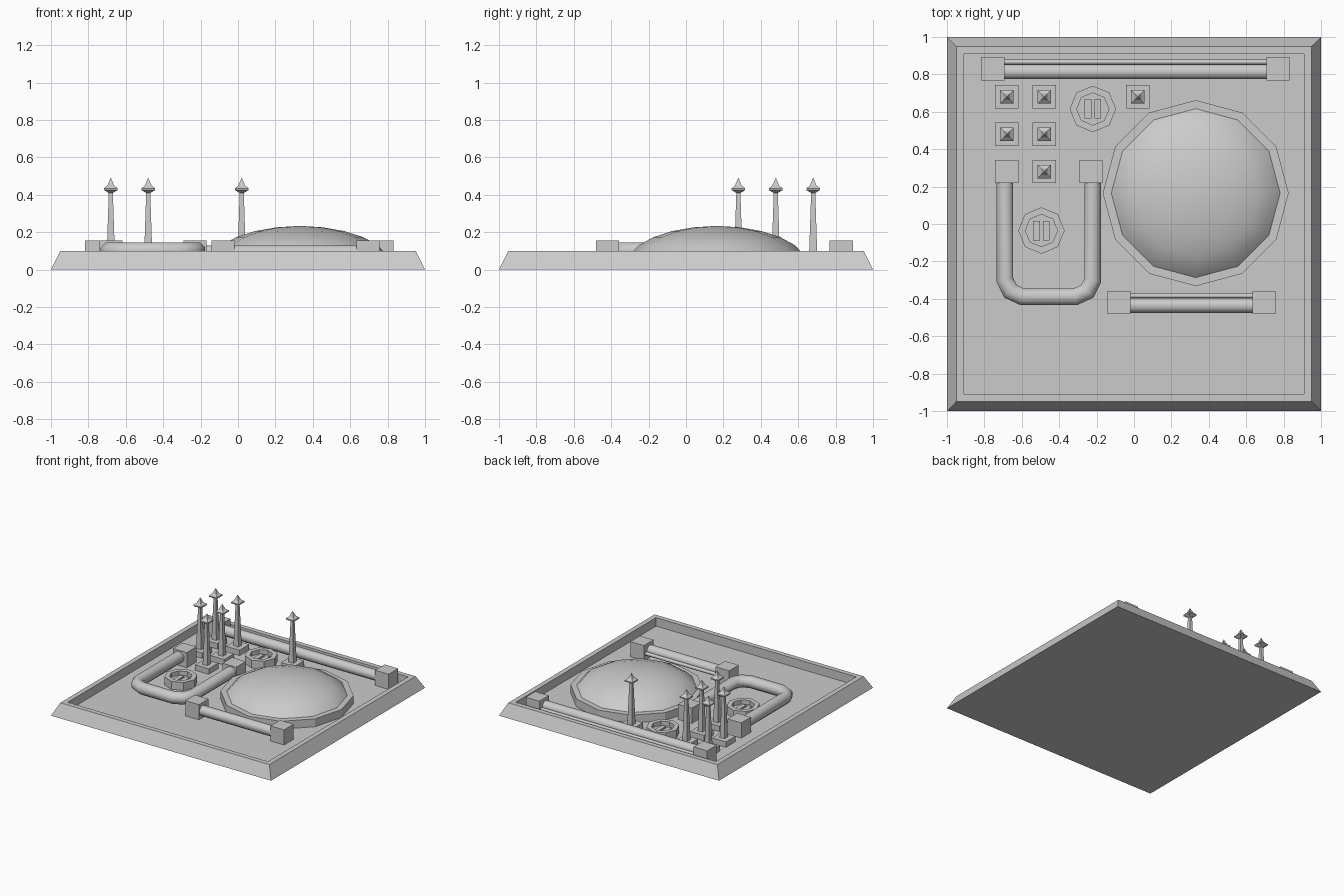
import bpy, math
from mathutils import Vector

cube = bpy.data.objects.get("Cube")
if cube:
    bpy.data.objects.remove(cube, do_unlink=True)

FLOOR = 0.03
grey = bpy.data.materials.new("plain grey")
grey.use_nodes = True
grey.diffuse_color = (0.6, 0.6, 0.6, 1)
grey.node_tree.nodes["Principled BSDF"].inputs["Base Color"].default_value = (0.6, 0.6, 0.6, 1)


def make(name, verts, faces, smooth=None):
    mesh = bpy.data.meshes.new(name)
    mesh.from_pydata(verts, [], faces)
    mesh.materials.append(grey)
    ob = bpy.data.objects.new(name, mesh)
    bpy.context.collection.objects.link(ob)
    if smooth:
        bpy.ops.object.select_all(action='DESELECT')
        bpy.context.view_layer.objects.active = ob
        ob.select_set(True)
        bpy.ops.object.shade_smooth_by_angle(angle=math.radians(smooth))
    return ob


def loft(name, rings, smooth=None):
    """Skin a list of equal-sized rings and cap both ends."""
    n = len(rings[0])
    verts = [v for ring in rings for v in ring]
    faces = [(k * n + i, k * n + (i + 1) % n, (k + 1) * n + (i + 1) % n, (k + 1) * n + i)
             for k in range(len(rings) - 1) for i in range(n)]
    faces.append(tuple(reversed(range(n))))
    faces.append(tuple(range(len(verts) - n, len(verts))))
    return make(name, verts, faces, smooth)


def lathe(name, x, y, profile, sides, turn=0.0, smooth=None):
    rings = [[(x + r * math.cos(turn + math.tau * i / sides),
               y + r * math.sin(turn + math.tau * i / sides), z) for i in range(sides)]
             for r, z in profile]
    return loft(name, rings, smooth)


def square(name, x, y, profile):
    """Square-section lathe; the profile holds half widths."""
    return lathe(name, x, y, [(h * math.sqrt(2), z) for h, z in profile], 4, math.pi / 4)


def block(name, x, y, half, top):
    return square(name, x, y, [(half, FLOOR), (half, top)])


def pipe(name, path, z, radius, sides=8):
    """Sweep a round section along a flat path with mitred corners."""
    pts = [Vector(p) for p in path]
    rings = []
    for i, p in enumerate(pts):
        a = (p - pts[max(i - 1, 0)]).normalized()
        b = (pts[min(i + 1, len(pts) - 1)] - p).normalized()
        t = (a + b).normalized()
        side = Vector((t.y, -t.x))
        stretch = 1 / max(0.5, t.dot(b if b.length else a))
        ring = []
        for k in range(sides):
            ang = math.tau * (k + 0.5) / sides
            q = p + side * radius * stretch * math.cos(ang)
            ring.append((q.x, q.y, z + radius * math.sin(ang)))
        rings.append(ring)
    return loft(name, rings, 50)


# Sloped tray with a raised rim
square("base_tray", 0, 0, [(1, 0), (0.95, 0.1), (0.91, 0.1), (0.91, FLOOR)])

# Dome on its twelve-sided plinth
lathe("dome_plinth", 0.33, 0.165, [(0.497, FLOOR), (0.497, 0.095)], 12)
dome_profile = [(0.48 * math.cos(a), FLOOR + 0.203 * math.sin(a))
                for a in (math.radians(d) for d in (15, 30, 45, 60, 75, 88))]
lathe("dome", 0.33, 0.165, dome_profile, 12, smooth=40)

# Antenna masts on square feet
masts = [(-0.68, 0.68), (-0.48, 0.68), (-0.68, 0.48), (-0.48, 0.48), (-0.48, 0.28), (0.02, 0.68)]
mast_profile = [(0.022, 0.075), (0.011, 0.41), (0.036, 0.425), (0.036, 0.435),
                (0.018, 0.45), (0.001, 0.49)]
for i, (x, y) in enumerate(masts):
    block(f"mast_foot_{i}", x, y, 0.062, 0.075)
    square(f"mast_{i}", x, y, mast_profile)

# Octagonal vents with a sunken centre and two raised bars
for i, (x, y) in enumerate([(-0.22, 0.615), (-0.495, -0.035)]):
    lathe(f"vent_{i}", x, y, [(0.124, FLOOR), (0.124, 0.095), (0.086, 0.095), (0.086, 0.06)], 8)
    for s in (-1, 1):
        bar = square(f"vent_bar_{i}", 0, 0, [(1, 0.055), (1, 0.07)])
        bar.scale = (0.018, 0.052, 1)
        bar.location = (x + s * 0.026, y, 0)

# Straight pipe runs: a thick and a thin pipe between two end blocks
for name, x0, x1, y in [("back", -0.755, 0.77, 0.83), ("front", -0.08, 0.695, -0.42)]:
    for x in (x0, x1):
        block(name + "_pipe_block", x, y, 0.062, 0.155)
    pipe(name + "_thick_pipe", [(x0, y - 0.016), (x1, y - 0.016)], 0.09, 0.042)
    pipe(name + "_thin_pipe", [(x0, y + 0.036), (x1, y + 0.036)], 0.08, 0.014)

# Bent pipe loop with its two end blocks
for x in (-0.68, -0.23):
    block("loop_block", x, 0.28, 0.062, 0.155)
half_loop = [(0.235, 0.28), (0.235, -0.3), (0.205, -0.36), (0.14, -0.39)]
path = [(-0.455 - x, y) for x, y in half_loop] + [(-0.455 + x, y) for x, y in reversed(half_loop)]
pipe("loop_pipe", path, 0.1, 0.048)
